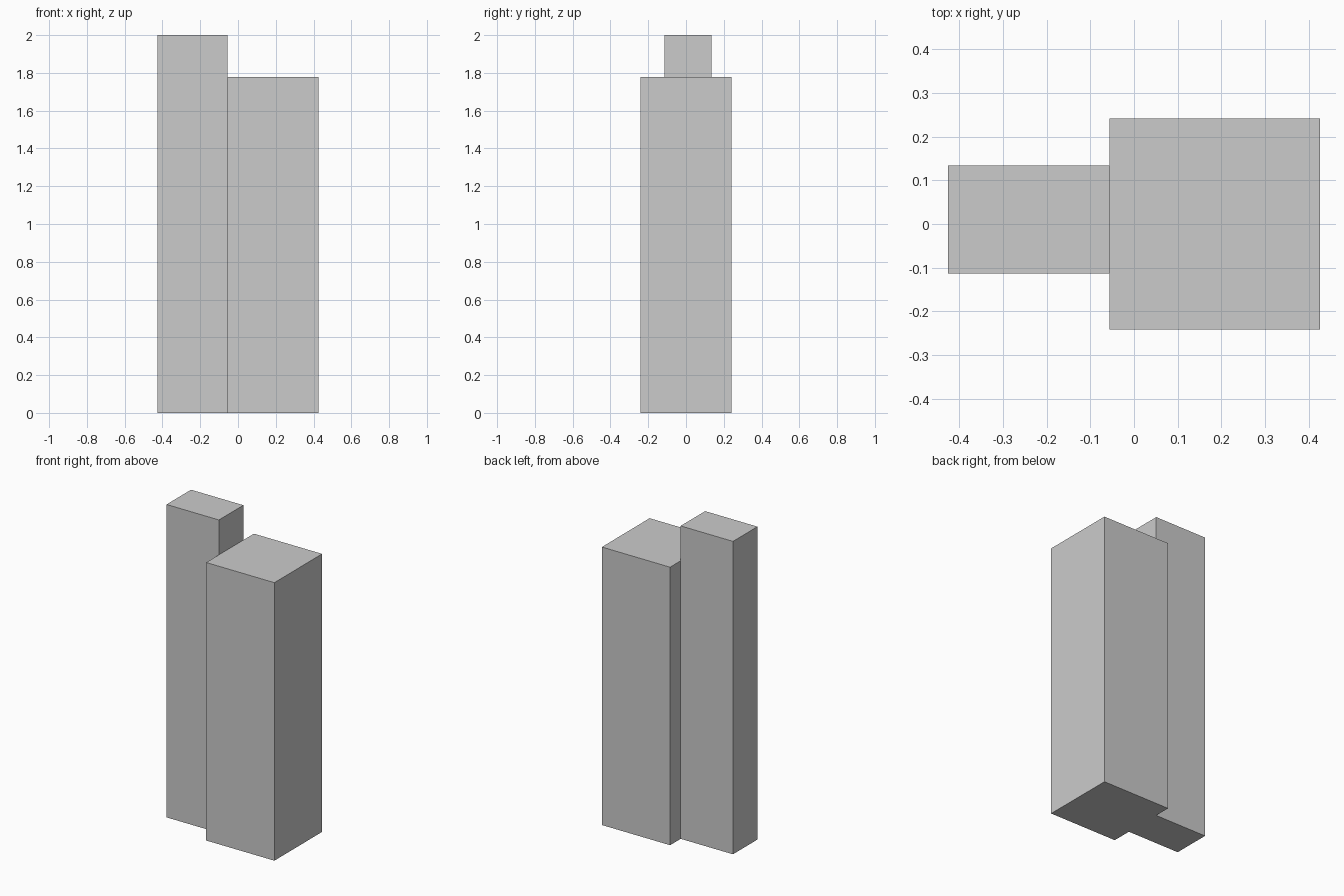
import bpy

if "Cube" in bpy.data.objects:
    bpy.data.objects.remove(bpy.data.objects["Cube"])


def box(name, lo, hi):
    """Axis-aligned box between two corners."""
    bpy.ops.mesh.primitive_cube_add(size=1, location=[(a + b) / 2 for a, b in zip(lo, hi)])
    ob = bpy.context.object
    ob.name = name
    ob.scale = [b - a for a, b in zip(lo, hi)]
    bpy.ops.object.transform_apply(location=False, rotation=False, scale=True)
    return ob


SEAM = -0.056  # x where the two blocks meet

# Wide, lower block on the right
box("main_block", (SEAM, -0.241, 0), (0.426, 0.241, 1.777))

# Narrow, taller block on the left
box("tall_block", (-0.426, -0.113, 0), (SEAM, 0.134, 2.0))
